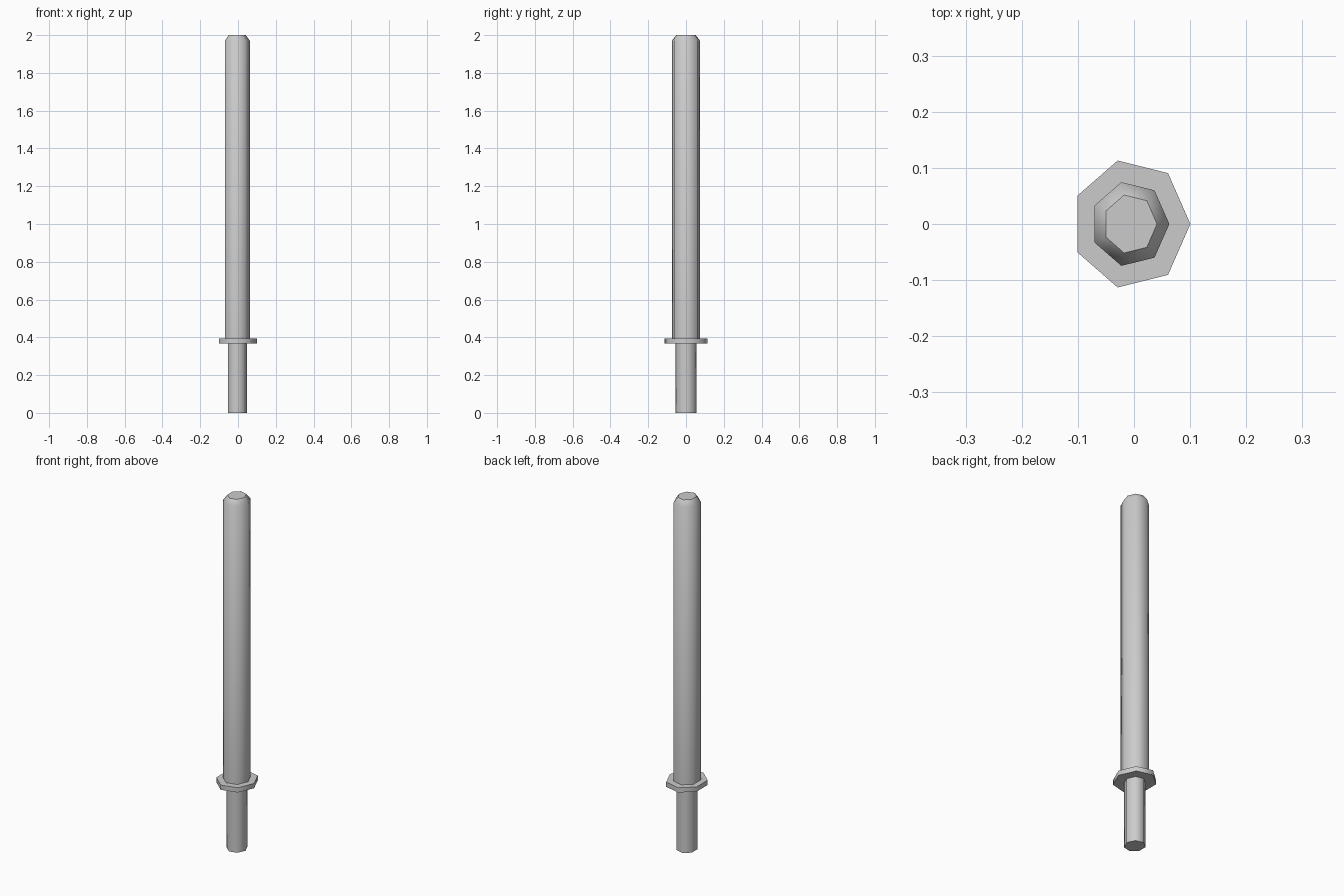
import bpy, bmesh, math

if "Cube" in bpy.data.objects:
    bpy.data.objects.remove(bpy.data.objects["Cube"])

SIDES = 7


def seven_sided(name, cx, rings):
    """Stack of heptagon rings (z, x radius, y radius), smooth sides, flat sharp caps."""
    bm = bmesh.new()
    loops = []
    for z, rx, ry in rings:
        angles = [2 * math.pi * i / SIDES for i in range(SIDES)]
        loops.append([bm.verts.new((cx + rx * math.cos(a), ry * math.sin(a), z)) for a in angles])
    for low, high in zip(loops, loops[1:]):
        for i in range(SIDES):
            j = (i + 1) % SIDES
            bm.faces.new((low[i], low[j], high[j], high[i])).smooth = True
    for cap in (loops[0][::-1], loops[-1]):
        face = bm.faces.new(cap)
        for edge in face.edges:
            edge.smooth = False
    mesh = bpy.data.meshes.new(name)
    bm.to_mesh(mesh)
    bm.free()
    obj = bpy.data.objects.new(name, mesh)
    bpy.context.collection.objects.link(obj)
    return obj


# Grip standing on the ground
seven_sided("handle", -0.0055, [(0, 0.053, 0.057), (0.37, 0.053, 0.057)])

# Thin collar between grip and shaft
seven_sided("guard", -0.0055, [(0.368, 0.106, 0.116), (0.395, 0.106, 0.116)])

# Long shaft with chamfered tip
seven_sided("shaft", -0.007, [(0.394, 0.07, 0.0765), (1.97, 0.07, 0.0765), (2.0, 0.048, 0.053)])
